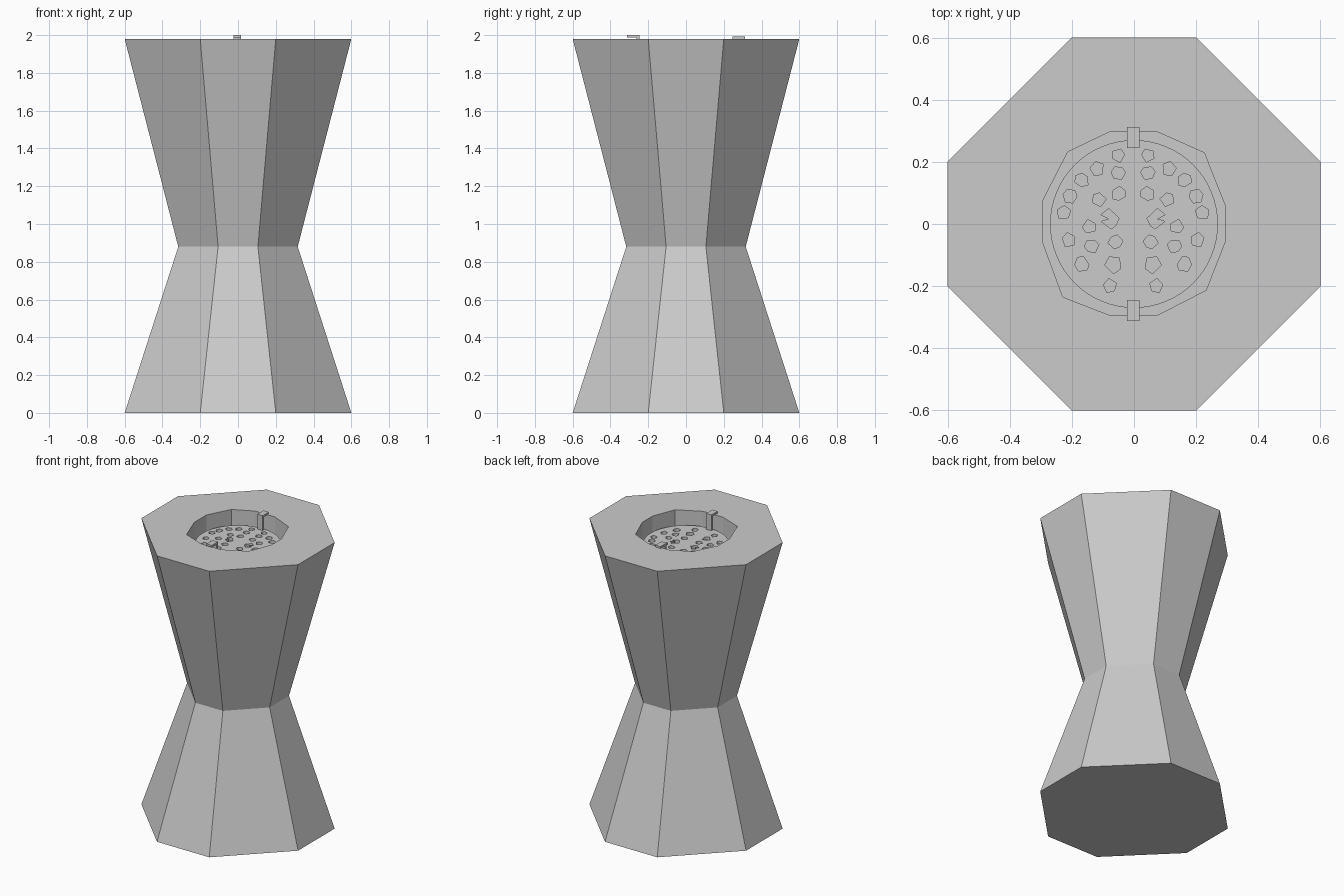
import bpy, bmesh, math, random
from mathutils import Vector

if "Cube" in bpy.data.objects:
    bpy.data.objects.remove(bpy.data.objects["Cube"])

random.seed(4)


def loft(name, rings):
    """Closed solid through matching rings of 3D points."""
    bm = bmesh.new()
    loops = [[bm.verts.new(p) for p in ring] for ring in rings]
    n = len(loops[0])
    for a, b in zip(loops, loops[1:]):
        for i in range(n):
            j = (i + 1) % n
            bm.faces.new((a[i], a[j], b[j], b[i]))
    bm.faces.new(loops[0][::-1])
    bm.faces.new(loops[-1])
    bmesh.ops.recalc_face_normals(bm, faces=bm.faces)
    me = bpy.data.meshes.new(name)
    bm.to_mesh(me)
    bm.free()
    ob = bpy.data.objects.new(name, me)
    bpy.context.collection.objects.link(ob)
    return ob


# Hourglass body: chamfered-square octagon, pinched at the waist
octagon = [(.6, -.2), (.6, .2), (.2, .6), (-.2, .6),
           (-.6, .2), (-.6, -.2), (-.2, -.6), (.2, -.6)]
body = loft("pedestal_body", [[(x * s, y * s, z) for x, y in octagon]
                              for z, s in ((0, 1), (.88, .527), (1.98, 1))])

# Uneven twelve-sided well in the top
well = [(.074, .297), (.226, .229), (.294, .058), (.294, -.055),
        (.232, -.213), (.074, -.294), (-.077, -.294), (-.229, -.235),
        (-.294, -.058), (-.294, .074), (-.213, .232), (-.077, .297)]
cutter = loft("well_cutter", [[(x, y, z) for x, y in well[::-1]] for z in (1.8, 2.1)])
cutter.hide_render = True
mod = body.modifiers.new("well", 'BOOLEAN')
mod.operation = 'DIFFERENCE'
mod.solver = 'EXACT'
mod.object = cutter
bpy.context.view_layer.objects.active = body
body.select_set(True)
bpy.ops.object.modifier_apply(modifier=mod.name)
bpy.data.objects.remove(cutter)

# Perforated round tray: filled 2D curve with mirrored rough holes
curve = bpy.data.curves.new("perforated_tray", 'CURVE')
curve.dimensions = '2D'
curve.fill_mode = 'BOTH'
curve.extrude = .01


def outline(points):
    sp = curve.splines.new('POLY')
    sp.points.add(len(points) - 1)
    for p, (x, y) in zip(sp.points, points):
        p.co = (x, y, 0, 1)
    sp.use_cyclic_u = True


outline([(.27 * math.cos(a), .27 * math.sin(a))
         for a in (math.tau * i / 64 for i in range(64))])
holes = [(.048, .22), (.115, .18), (.165, .142), (.048, .165), (.203, .09),
         (.112, .078), (.045, .097), (.222, .038), (.14, -.01), (.207, -.05),
         (.135, -.07), (.056, -.057), (.166, -.13), (.062, -.13), (.075, -.2)]
shapes = []
for cx, cy in holes:
    n = random.choice((5, 6))
    r = .028 if (cx, cy) == (.062, -.13) else .023
    start = random.random() * math.tau
    pts = []
    for i in range(n):
        a = start + math.tau * (i + random.uniform(-.15, .15)) / n
        k = r * random.uniform(.88, 1.12)
        pts.append((cx + k * math.cos(a), cy + k * math.sin(a)))
    shapes.append(pts)
# Notched hole near the centre
shapes.append([(.045, .018), (.078, .05), (.103, .03), (.077, .016),
               (.102, .008), (.07, -.016), (.056, -.005)])
for pts in shapes:
    for side in (1, -1):
        outline([(side * x - .003, y) for x, y in pts])
source = bpy.data.objects.new("tray_curve", curve)
bpy.context.collection.objects.link(source)
deps = bpy.context.evaluated_depsgraph_get()
mesh = bpy.data.meshes.new_from_object(source.evaluated_get(deps))
tray = bpy.data.objects.new("perforated_tray", mesh)
tray.location.z = 1.88
bpy.context.collection.objects.link(tray)
bpy.data.objects.remove(source)

# Two hooks that hang the tray from the rim
for name, side, top in (("front_hook", -1, 2.0), ("back_hook", 1, 1.993)):
    profile = [(.245, 1.88), (.262, 1.88), (.262, top - .013), (.312, top - .013),
               (.312, top), (.245, top)]
    loft(name, [[(x - .003, side * y, z) for y, z in profile] for x in (-.02, .02)])
